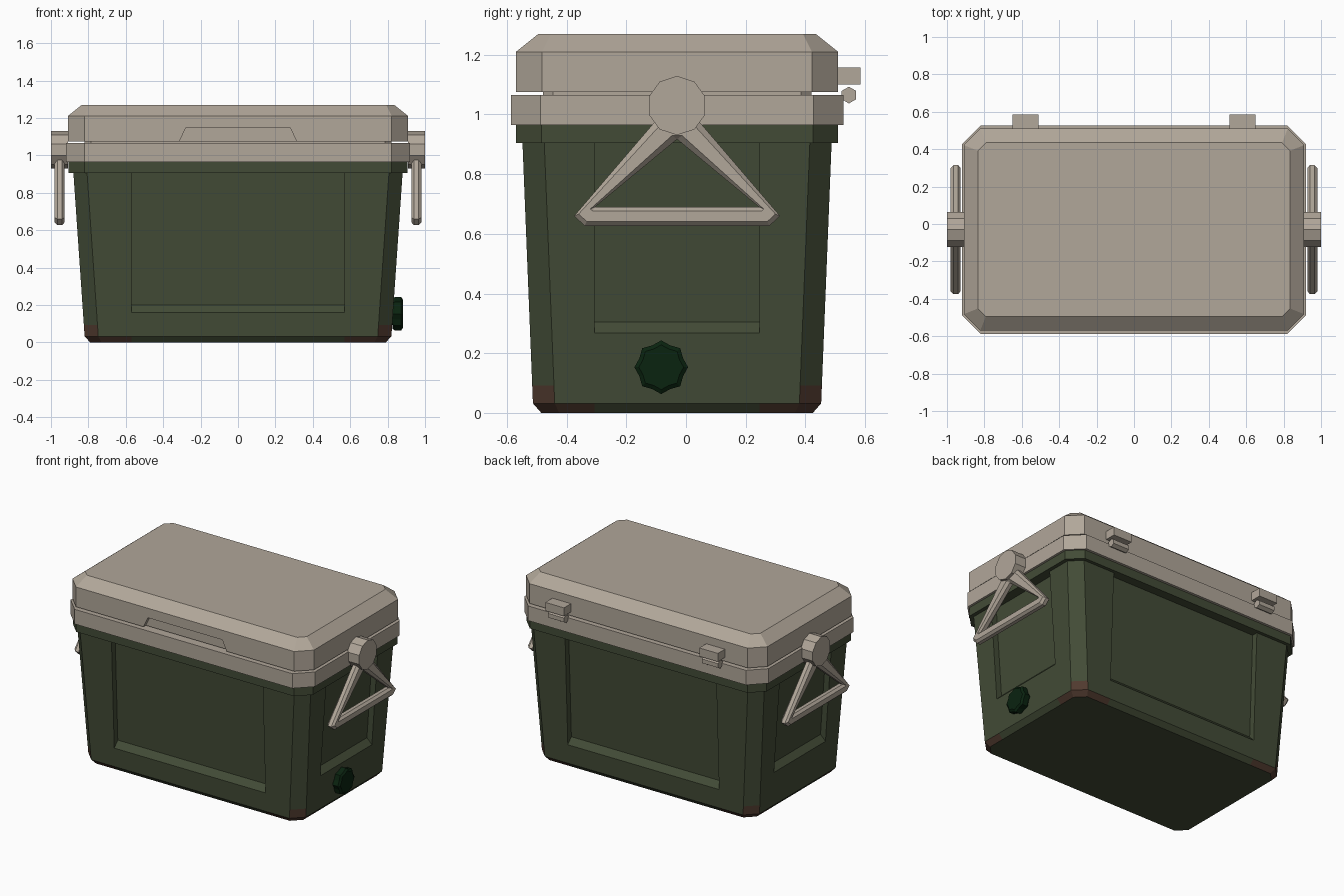
import bpy, bmesh, math

if "Cube" in bpy.data.objects:
    bpy.data.objects.remove(bpy.data.objects["Cube"])

CY = -0.03  # the cooler body sits slightly forward of centre


def material(name, rgb):
    m = bpy.data.materials.new(name)
    m.diffuse_color = (*rgb, 1)
    m.use_nodes = True
    m.node_tree.nodes["Principled BSDF"].inputs["Base Color"].default_value = m.diffuse_color
    return m


BEIGE = material("beige", (0.44, 0.385, 0.32))
GREEN = material("olive green", (0.055, 0.071, 0.037))
BROWN = material("brown", (0.08, 0.042, 0.028))
DARK = material("dark green", (0.003, 0.017, 0.005))


def loft(name, rings, mats, closed=False):
    """Skin a list of equal-length point rings; cap the ends unless closed."""
    bm = bmesh.new()
    vs = [[bm.verts.new(p) for p in r] for r in rings]
    n = len(rings[0])
    pairs = list(zip(vs, vs[1:])) + ([(vs[-1], vs[0])] if closed else [])
    for a, b in pairs:
        for i in range(n):
            j = (i + 1) % n
            bm.faces.new((a[i], a[j], b[j], b[i]))
    if not closed:
        bm.faces.new(vs[0][::-1])
        bm.faces.new(vs[-1])
    bmesh.ops.remove_doubles(bm, verts=bm.verts, dist=0.0001)
    bmesh.ops.recalc_face_normals(bm, faces=bm.faces)
    me = bpy.data.meshes.new(name)
    bm.to_mesh(me)
    bm.free()
    ob = bpy.data.objects.new(name, me)
    bpy.context.collection.objects.link(ob)
    for m in mats:
        me.materials.append(m)
    return ob


def ring(hx, hy, c, z, nx=0.0, ny=0.0):
    """Chamfered rectangle with a notch (depth nx / ny) in the middle of each side."""
    pts = []
    for k in range(4):
        a, d, w, n = (hx, hy, 0.57, ny) if k % 2 == 0 else (hy, hx, 0.277, nx)
        for u, v in ((c - a, d), (-w, d), (-w, d - n), (w, d - n), (w, d), (a - c, d)):
            x, y = u, -v
            for _ in range(k):
                x, y = -y, x
            pts.append((x, y + CY, z))
    return pts


def octagon(hx, hy, c, z):
    q = [(c - hx, -hy), (hx - c, -hy), (hx, c - hy), (hx, hy - c),
         (hx - c, hy), (c - hx, hy), (-hx, hy - c), (-hx, c - hy)]
    return [(x, y + CY, z) for x, y in q]


def disc(x, y, z, radii, turn=0.0):
    """Polygon around the x axis, one corner per entry of radii."""
    n = len(radii)
    return [(x, y + r * math.cos(turn + 2 * math.pi * i / n),
             z + r * math.sin(turn + 2 * math.pi * i / n)) for i, r in enumerate(radii)]


# Tapered body with a recessed panel on every side
D = 0.04
rings = [ring(0.79, 0.455, 0.06, 0)]
for z, nx, ny in ((0.032, 0, 0), (0.092, 0, 0), (0.16, 0, 0), (0.2, 0, D),
                  (0.267, 0, D), (0.305, D, D), (0.91, D, D)):
    t = (z - 0.032) / 0.873
    rings.append(ring(0.82 + 0.06 * t, 0.483 + 0.035 * t, 0.073, z, nx, ny))
body = loft("body", rings, [GREEN, BROWN])
for f in body.data.polygons:
    x, y, z = f.center
    x, y = abs(x), abs(y - CY)
    foot = 0.005 < z < 0.032 and x > 0.1 and y > 0.1
    corner = 0.032 < z < 0.092 and x > 0.75 and y > 0.4
    f.material_index = int(foot or corner)

# Rim, collar and seal
loft("rim", [octagon(0.905, 0.54, 0.085, z) for z in (0.905, 0.97)], [GREEN])
loft("collar", [octagon(0.92, 0.557, 0.1, z) for z in (0.965, 1.065)], [BEIGE])
loft("seal", [octagon(0.82, 0.45, 0.035, z) for z in (1.05, 1.09)], [BEIGE])

# Lid with bevelled top and a finger recess at the front
lid = loft("lid", [octagon(0.91, 0.54, 0.088, 1.075), octagon(0.91, 0.54, 0.088, 1.21),
                   octagon(0.835, 0.465, 0.043, 1.27)], [BEIGE])
grip = [(-0.33, 1.04), (0.33, 1.04), (0.28, 1.145), (-0.28, 1.145)]
cutter = loft("grip_cutter", [[(x, y, z) for x, z in grip] for y in (-0.65, -0.545)], [BEIGE])
cutter.hide_render = True
mod = lid.modifiers.new("grip_recess", 'BOOLEAN')
mod.operation = 'DIFFERENCE'
mod.solver = 'EXACT'
mod.object = cutter
bpy.context.view_layer.objects.active = lid
bpy.ops.object.modifier_apply(modifier=mod.name)
bpy.data.objects.remove(cutter)

# Triangular handles with pivot discs, both ends
outer = [(-0.345, 0.66), (-0.31, 0.627), (0.31, 0.627), (0.345, 0.66), (0.075, 0.975), (-0.075, 0.975)]
inner = [(-0.275, 0.69), (-0.275, 0.69), (0.275, 0.69), (0.275, 0.69), (0, 0.917), (0, 0.917)]
section = [(0, 0.94), (0, 0.965), (0.22, 0.98), (0.78, 0.98),
           (1, 0.965), (1, 0.94), (0.78, 0.928), (0.22, 0.928)]
for side, s in (("right", 1), ("left", -1)):
    loops = [[(s * x, CY + a[0] + (b[0] - a[0]) * t, a[1] + (b[1] - a[1]) * t)
              for t, x in section] for a, b in zip(outer, inner)]
    loft(side + "_handle", loops, [BEIGE], closed=True)
    loft(side + "_pivot", [disc(s * x, CY, 1.03, [0.099] * 10, math.pi / 2)
                           for x in (0.91, 1.0)], [BEIGE])

# Hinges at the back: block on the lid, hexagonal pin below
for side, s in (("right", 1), ("left", -1)):
    cx = s * 0.58
    loft(side + "_hinge_block", [[(cx + u, y, z) for u, y in
                                  ((-0.07, 0.49), (0.07, 0.49), (0.07, 0.585), (-0.07, 0.585))]
                                 for z in (1.1, 1.157)], [BEIGE])
    loft(side + "_hinge_pin", [disc(cx + u, 0.546, 1.065, [0.028] * 6, math.pi / 2)
                               for u in (-0.06, 0.06)], [BEIGE])

# Drain plug, right side
loft("drain_neck", [disc(x, -0.083, 0.153, [0.06] * 8) for x in (0.8, 0.85)], [DARK])
loft("drain_plug", [disc(x, -0.083, 0.153, [r, r * 0.88] * 8)
                    for x, r in ((0.825, 0.08), (0.84, 0.09), (0.872, 0.09), (0.882, 0.075))], [DARK])
